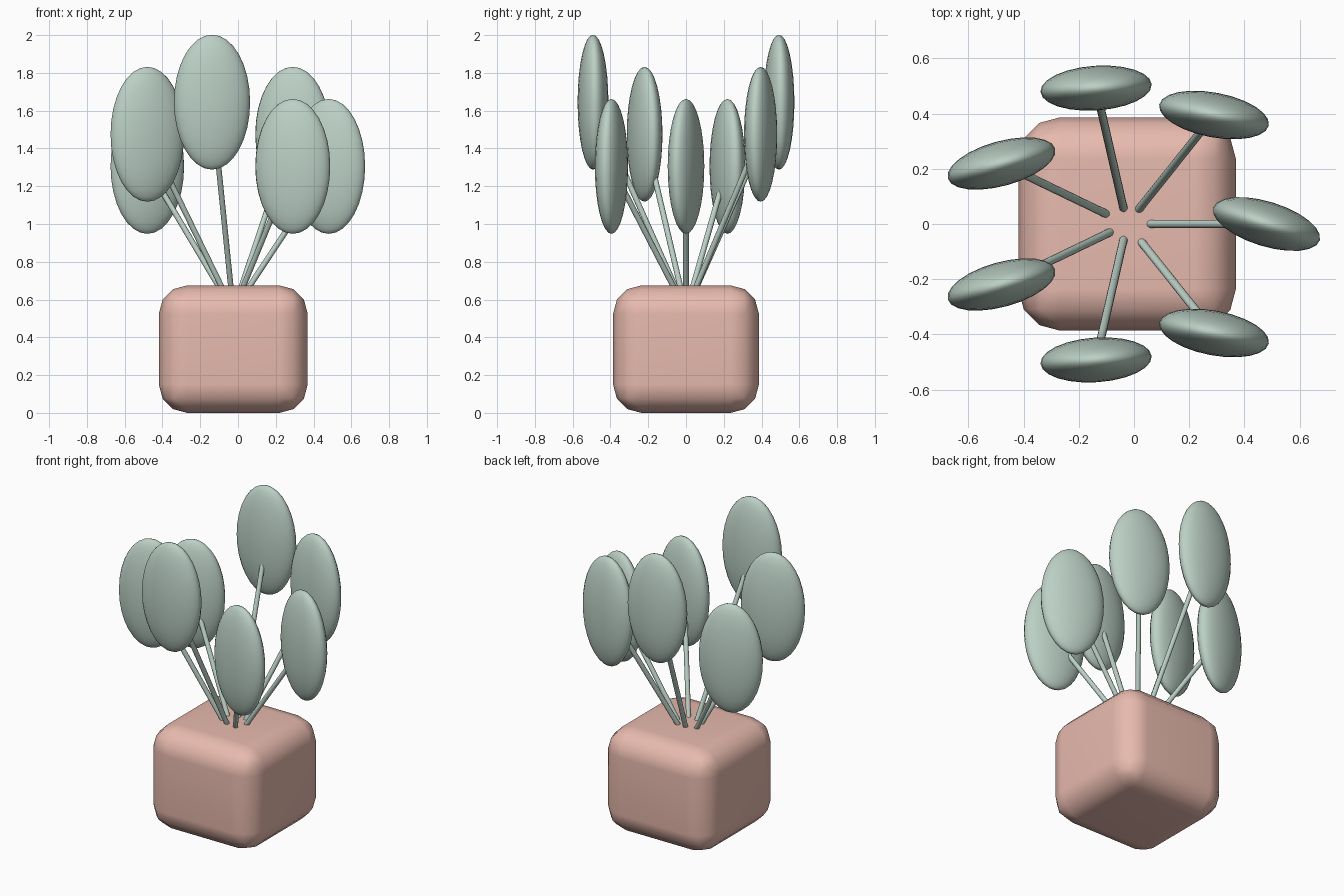
import bpy, math
from mathutils import Vector

if "Cube" in bpy.data.objects:
    bpy.data.objects.remove(bpy.data.objects["Cube"])

CX = -0.025          # plant axis
POT = (0.788, 0.772, 0.675)


def material(name, color):
    m = bpy.data.materials.new(name)
    m.diffuse_color = (*color, 1)
    m.use_nodes = True
    m.node_tree.nodes["Principled BSDF"].inputs["Base Color"].default_value = m.diffuse_color
    return m


terracotta = material("terracotta", (0.80, 0.49, 0.42))
green = material("leaf_green", (0.50, 0.63, 0.56))


def finish(obj, name, mat):
    obj.name = name
    obj.data.materials.append(mat)
    bpy.ops.object.shade_smooth()
    return obj


# Rounded block pot
bpy.ops.mesh.primitive_cube_add(size=1, location=(CX, 0, POT[2] / 2))
pot = bpy.context.object
pot.scale = POT
bpy.ops.object.transform_apply(location=False, rotation=False, scale=True)
bevel = pot.modifiers.new("round", 'BEVEL')
bevel.width = 0.15
bevel.segments = 3
finish(pot, "pot", terracotta)
pot.modifiers.new("normals", 'WEIGHTED_NORMAL')

# Seven stems fanning out of the soil, each ending inside a flat oval leaf
root = Vector((CX, 0, 0.54))
for i in range(7):
    a = i * math.tau / 7
    tip = Vector((CX + 0.505 * math.cos(a), 0.505 * math.sin(a), 1.305 + 0.17 * (i % 3)))
    axis = tip - root
    bpy.ops.mesh.primitive_cylinder_add(vertices=12, radius=0.015, depth=axis.length,
                                        location=(root + tip) / 2,
                                        rotation=axis.to_track_quat('Z', 'Y').to_euler())
    finish(bpy.context.object, f"stem_{i + 1}", green)
    bpy.ops.object.shade_smooth_by_angle(angle=math.radians(40))

    bpy.ops.mesh.primitive_uv_sphere_add(segments=24, ring_count=16, radius=1, location=tip,
                                         rotation=(0, 0, -0.3 * math.cos(a)))
    leaf = bpy.context.object
    leaf.scale = (0.202, 0.081, 0.357)
    finish(leaf, f"leaf_{i + 1}", green)
